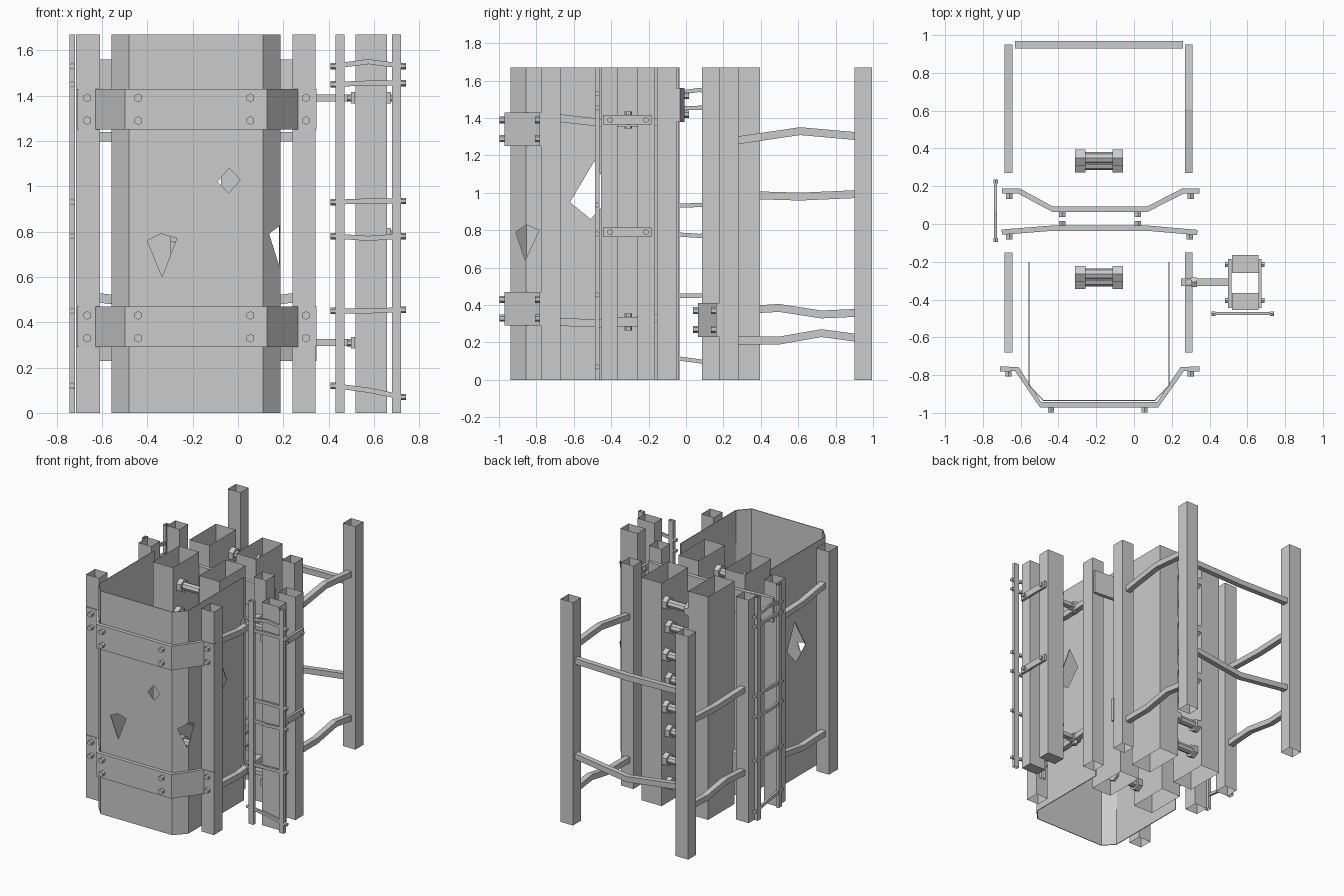
import bpy, bmesh, math
from mathutils import Vector

if "Cube" in bpy.data.objects:
    bpy.data.objects.remove(bpy.data.objects["Cube"])

H = 1.67
UP = Vector((0, 0, 1))


def finish(name, bm):
    bmesh.ops.recalc_face_normals(bm, faces=bm.faces)
    me = bpy.data.meshes.new(name)
    bm.to_mesh(me)
    bm.free()
    ob = bpy.data.objects.new(name, me)
    bpy.context.collection.objects.link(ob)
    return ob


def extrude_profile(name, pts, z0, z1, closed=True, cap=False):
    """Open-ended vertical sheet following a plan profile."""
    bm = bmesh.new()
    lo = [bm.verts.new((x, y, z0)) for x, y in pts]
    hi = [bm.verts.new((x, y, z1)) for x, y in pts]
    n = len(pts)
    for i in range(n if closed else n - 1):
        j = (i + 1) % n
        bm.faces.new((lo[i], lo[j], hi[j], hi[i]))
    if cap:
        bm.faces.new(lo[::-1])
    return finish(name, bm)


def tube(name, x0, x1, y0, y1, cap=False):
    return extrude_profile(name, [(x0, y0), (x1, y0), (x1, y1), (x0, y1)], 0, H, cap=cap)


def beam(name, pts, w, h):
    """Rectangular bar along a mostly horizontal path: w across, h in z."""
    pts = [Vector(p) for p in pts]
    bm = bmesh.new()
    rings = []
    for i, p in enumerate(pts):
        d = pts[min(i + 1, len(pts) - 1)] - pts[max(i - 1, 0)]
        s = d.cross(UP).normalized() * (w / 2)
        u = UP * (h / 2)
        rings.append([bm.verts.new(p + v) for v in (s + u, s - u, -s - u, -s + u)])
    for a, b in zip(rings, rings[1:]):
        for k in range(4):
            m = (k + 1) % 4
            bm.faces.new((a[k], a[m], b[m], b[k]))
    bm.faces.new(rings[0])
    bm.faces.new(rings[-1][::-1])
    return finish(name, bm)


def rod(name, p, axis, r, length, sides=6):
    """Faceted cylinder centred on p along an axis."""
    bm = bmesh.new()
    bmesh.ops.create_cone(bm, cap_ends=True, segments=sides, radius1=r, radius2=r, depth=length)
    ob = finish(name, bm)
    ob.data.transform(Vector(axis).to_track_quat('Z', 'Y').to_matrix().to_4x4())
    ob.location = p
    return ob


def prism_cutter(pts3, depth):
    """Prism from a planar outline pushed along depth, for the shell holes."""
    bm = bmesh.new()
    d = Vector(depth)
    a = [bm.verts.new(Vector(p) - d) for p in pts3]
    b = [bm.verts.new(Vector(p) + d) for p in pts3]
    bm.faces.new(a)
    bm.faces.new(b[::-1])
    for i in range(len(a)):
        j = (i + 1) % len(a)
        bm.faces.new((a[i], a[j], b[j], b[i]))
    ob = finish("hole_cutter", bm)
    ob.hide_render = True
    return ob


# faceted front shell, pierced by ragged holes
shell = extrude_profile("front_shell", [(-.555, -.2), (-.555, -.855), (-.48, -.935), (.11, -.935),
                                        (.185, -.855), (.185, -.2)], 0, H, closed=False)
sol = shell.modifiers.new("thickness", 'SOLIDIFY')
sol.thickness = .006
sol.offset = 0
cutters = [
    prism_cutter([(-.40, -.93, .76), (-.34, -.93, .79), (-.27, -.93, .77), (-.335, -.93, .60)], (0, .06, 0)),
    prism_cutter([(-.09, -.93, 1.02), (-.04, -.93, 1.08), (.01, -.93, 1.03), (-.04, -.93, .97)], (0, .06, 0)),
    prism_cutter([(.17, -.91, .79), (.17, -.855, .83), (.17, -.785, .80), (.17, -.86, .64)], (.07, 0, 0)),
    prism_cutter([(-.18, -.62, .95), (-.18, -.49, 1.17), (-.18, -.40, .98), (-.18, -.51, .86)], (.6, 0, 0)),
]
for c in cutters:
    b = shell.modifiers.new("hole", 'BOOLEAN')
    b.operation = 'DIFFERENCE'
    b.solver = 'EXACT'
    b.object = c
bpy.context.view_layer.update()
dg = bpy.context.evaluated_depsgraph_get()
me = bpy.data.meshes.new_from_object(shell.evaluated_get(dg))
shell.modifiers.clear()
shell.data = me
for c in cutters:
    bpy.data.objects.remove(c)

# square corner posts
for x0, x1 in ((-.715, -.61), (.24, .342)):
    for y0, y1 in ((-.775, -.67), (-.155, -.05), (.18, .28), (.9, .995)):
        tube("corner_post", x0, x1, y0, y1)

# inner box columns in front and rear pairs, with bolted spacers between
for y0, y1, rows in ((-.35, -.04, (-.265, -.3)), (.085, .395, (.35, .315))):
    tube("box_column", -.46, -.295, y0, y1)
    tube("box_column", -.075, .09, y0, y1)
    for k in range(8):
        y, z = rows[k % 2], 1.51 - .195 * k
        rod("spacer_shaft", (-.185, y, z), (1, 0, 0), .03, .2, 8)
        for x in (-.285, -.085):
            rod("spacer_nut", (x, y, z), (1, 0, 0), .05, .055)


# bent flat straps with bolts
def strap(path, z, bolts):
    beam("strap", [(x, y, z) for x, y in path], .028, .18)
    for x, y in bolts:
        for dz in (-.05, .05):
            rod("strap_bolt", (x, y, z + dz), (0, 1, 0), .019, .03)


for z in (1.34, .38):
    strap([(-.71, -.768), (-.62, -.768), (-.495, -.957), (.125, -.957), (.255, -.768), (.347, -.768)], z,
          [(-.665, -.792), (-.44, -.983), (.055, -.983), (.30, -.792)])
strap([(-.70, -.043), (-.43, -.022), (.07, -.022), (.335, -.045)], 1.47,
      [(-.66, -.068), (-.38, .002), (.02, .002), (.295, -.068)])
strap([(-.70, .175), (-.61, .175), (-.43, .078), (.07, .078), (.26, .175), (.347, .175)], .32,
      [(-.66, .148), (-.38, .052), (.02, .052), (.30, .148)])

# slightly bent tie bars between posts
for x, y0, y1, zs in ((.29, .27, .95, (1.28, 1.33, 1.30)), (.29, .27, .95, (.21, .21, .25, .22)),
                      (-.665, .27, .95, (.99, .98, .995)), (-.665, .27, .95, (.37, .385, .35, .36)),
                      (.29, -.68, -.15, (1.40, 1.37, 1.38)), (.29, -.68, -.15, (.31, .30, .33)),
                      (-.665, -.68, -.15, (1.41, 1.37, 1.36)), (-.665, -.68, -.15, (.30, .29, .33))):
    n = len(zs) - 1
    beam("side_tie", [(x, y0 + (y1 - y0) * i / n, z) for i, z in enumerate(zs)], .042, .042)
for zs in ((1.22, 1.21, 1.22), (.51, .45, .51)):
    beam("rear_tie", [(-.63 + .445 * i, .95, z) for i, z in enumerate(zs)], .04, .042)


# ladders: the right one faces front, the left one faces sideways
def ladder(cx, cy, along_x):
    def at(s, t, z):
        return (cx + s, cy + t, z) if along_x else (cx + t, cy + s, z)
    for s in (-.125, .125):
        a, b = (.02, .012) if along_x else (.012, .02)
        px, py, _ = at(s, 0, 0)
        tube("ladder_rail", px - a, px + a, py - b, py + b)
    for zs in ((1.53, 1.55, 1.53), (1.45, 1.455, 1.455), (.93, .935, .935),
               (.78, .77, .78), (.45, .45, .455), (.12, .10, .07)):
        beam("ladder_rung", [at(s, 0, z) for s, z in zip((-.15, 0, .15), zs)], .016, .022)
        for s, z in ((-.155, zs[0]), (.155, zs[2])):
            rod("rung_nut", at(s, 0, z), (1, 0, 0) if along_x else (0, 1, 0), .014, .022)


ladder(.575, -.475, True)
ladder(-.732, .07, False)

# outrigger: twin tubes, joining plates and arms back to the frame
tube("outrigger_tube", .518, .658, -.455, -.365, cap=True)
tube("outrigger_tube", .518, .658, -.26, -.165, cap=True)
for x, out, heights in ((.667, .015, (1.39, .79)), (.507, -.015, (1.39, .31))):
    for z in heights:
        beam("joining_plate", [(x, -.445, z), (x, -.185, z)], .018, .05)
        for y in (-.405, -.215):
            rod("plate_bolt", (x + out, y, z), (1, 0, 0), .016, .02)
for z in (1.39, .31):
    beam("outrigger_arm", [(.25, -.308, z), (.505, -.308, z)], .04, .03)
    rod("arm_bolt", (.29, -.308, z), (0, 0, 1), .02, .09)
    rod("arm_bolt", (.318, -.308, z), (1, 0, 0), .03, .03)
